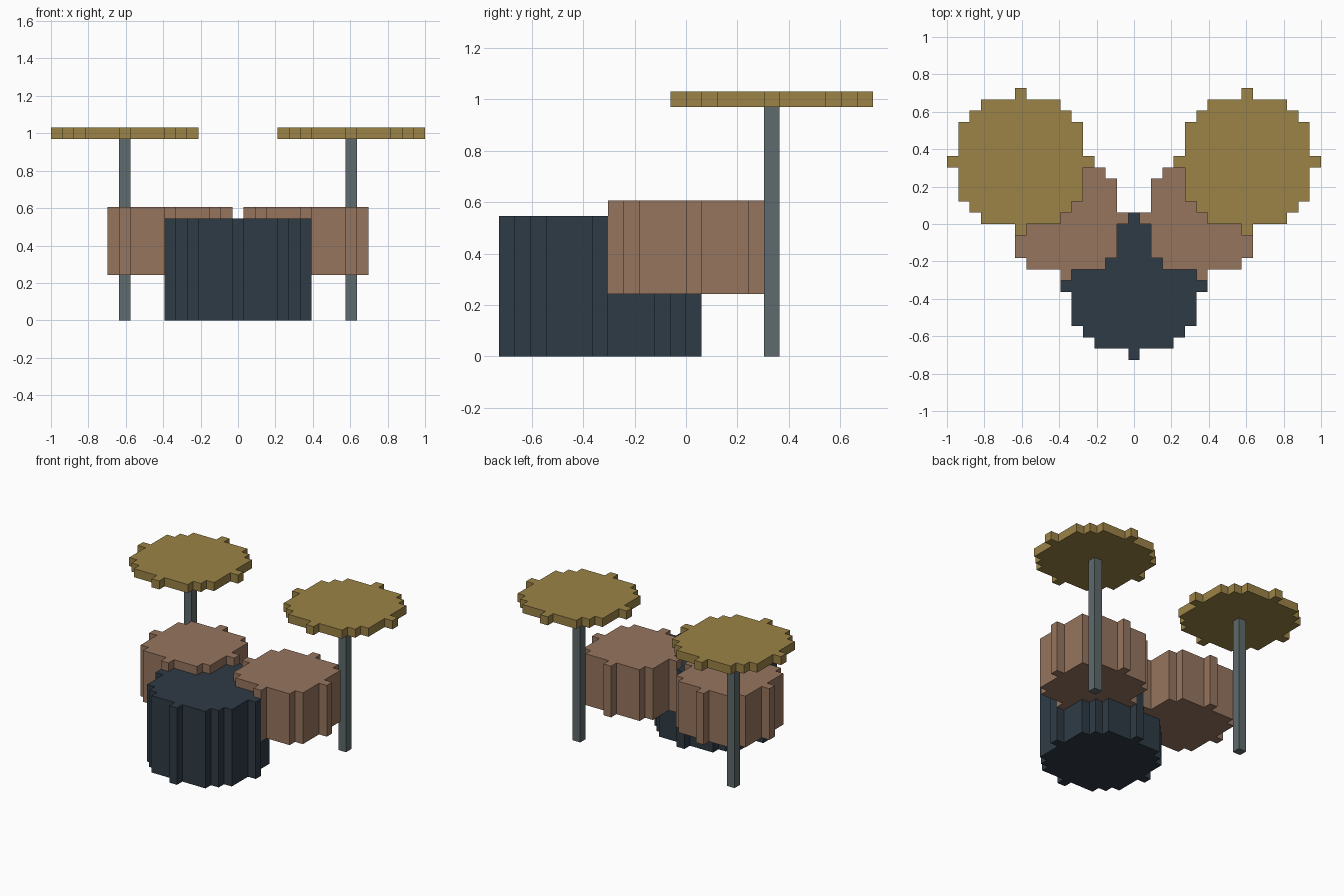
import bpy, bmesh, math

if "Cube" in bpy.data.objects:
    bpy.data.objects.remove(bpy.data.objects["Cube"])

U = 2 / 33  # edge of one block


def material(name, rgb):
    m = bpy.data.materials.new(name)
    m.diffuse_color = (*rgb, 1)
    m.use_nodes = True
    m.node_tree.nodes["Principled BSDF"].inputs["Base Color"].default_value = m.diffuse_color
    return m


def stepped_circle(r):
    """Outline of a blocky disc, 2r+1 blocks across."""
    right = []
    for d in range(-r, r + 1):
        w = math.isqrt(r * r - d * d) + 0.5
        if right and right[-1][0] == w:
            right.pop()
        else:
            right.append((w, d - 0.5))
        right.append((w, d + 0.5))
    return right + [(-x, y) for x, y in reversed(right)]


def stepped_cylinder(name, r, x, y, z0, z1, mat):
    """Extrude the blocky disc from z0 to z1 (all in blocks)."""
    bm = bmesh.new()
    base = bm.faces.new([bm.verts.new((px * U, py * U, 0)) for px, py in stepped_circle(r)])
    ext = bmesh.ops.extrude_face_region(bm, geom=[base], use_keep_orig=True)
    top = [v for v in ext["geom"] if isinstance(v, bmesh.types.BMVert)]
    bmesh.ops.translate(bm, verts=top, vec=(0, 0, (z1 - z0) * U))
    bmesh.ops.recalc_face_normals(bm, faces=bm.faces)
    me = bpy.data.meshes.new(name)
    bm.to_mesh(me)
    bm.free()
    me.materials.append(mat)
    ob = bpy.data.objects.new(name, me)
    ob.location = (x * U, y * U, z0 * U)
    bpy.context.collection.objects.link(ob)
    return ob


dark = material("dark_shell", (0.028, 0.044, 0.060))
tan = material("tan_shell", (0.305, 0.178, 0.114))
brass = material("brass", (0.332, 0.227, 0.063))
steel = material("steel", (0.114, 0.144, 0.150))

# Large drum on the floor
stepped_cylinder("bass_drum", 6, 0, -5.5, 0, 9, dark)

# Mirrored pairs: raised drum, stand pole and cymbal
for side, s in (("left", -1), ("right", 1)):
    stepped_cylinder(side + "_tom_drum", 5, s * 6, 0.5, 4, 10, tan)
    stepped_cylinder(side + "_cymbal_stand", 0, s * 10, 5.5, 0, 16, steel)
    stepped_cylinder(side + "_cymbal", 6, s * 10, 5.5, 16, 17, brass)
